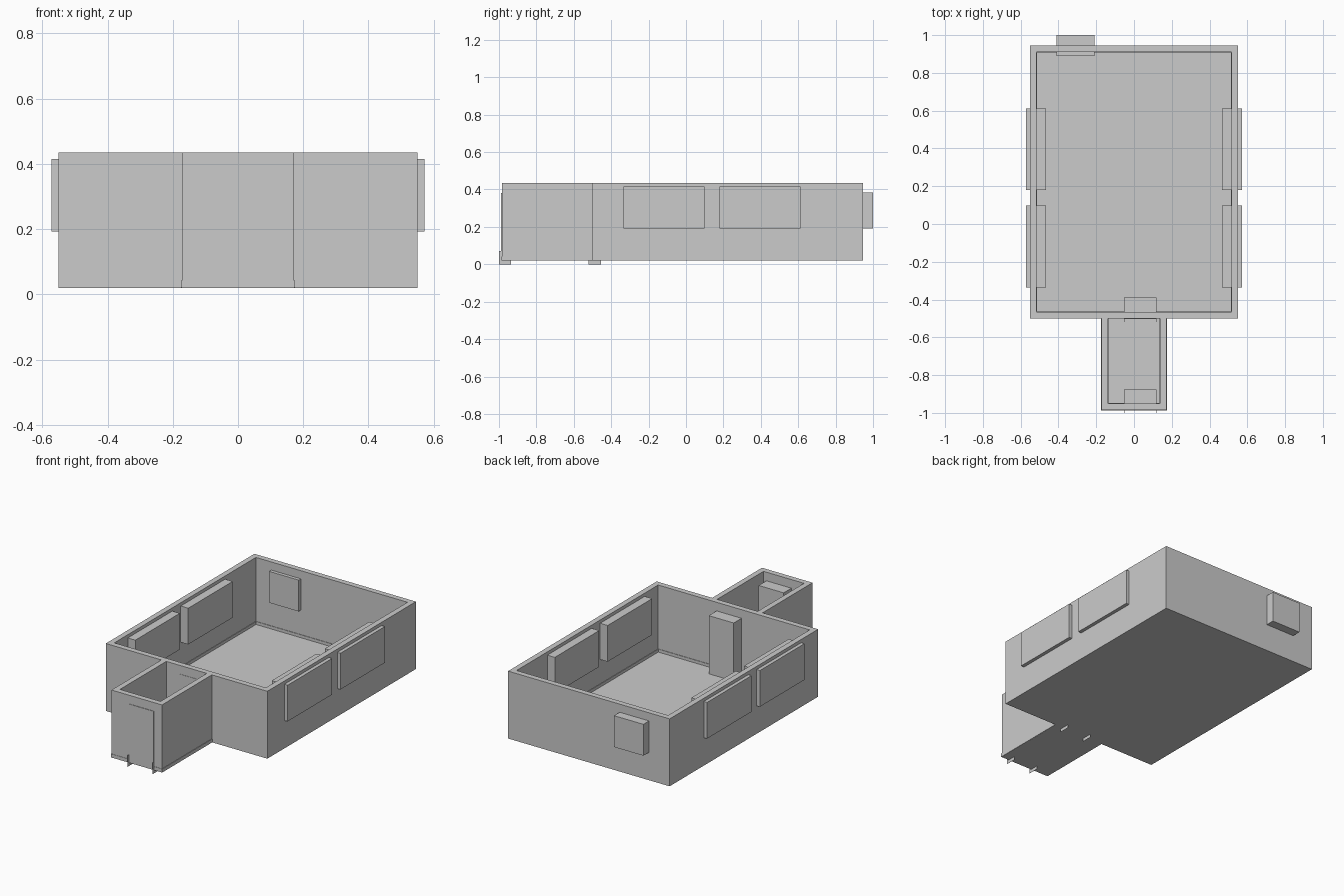
import bpy, bmesh

if "Cube" in bpy.data.objects:
    bpy.data.objects.remove(bpy.data.objects["Cube"])

X, Y0, Y1 = 0.55, -0.50, 0.945      # main room footprint
Z0, Z1, T = 0.02, 0.435, 0.034      # base, wall top, wall thickness
VX, VY = 0.172, -0.985              # entrance porch half width and front
FLOOR = 0.024


def finish(name, bm):
    bmesh.ops.recalc_face_normals(bm, faces=bm.faces)
    me = bpy.data.meshes.new(name)
    bm.to_mesh(me)
    bm.free()
    ob = bpy.data.objects.new(name, me)
    bpy.context.collection.objects.link(ob)
    return ob


def box(name, x, y, z):
    bm = bmesh.new()
    bmesh.ops.create_cube(bm, size=1)
    for v in bm.verts:
        v.co = [(a + b) / 2 + c * (b - a) for (a, b), c in zip((x, y, z), v.co)]
    return finish(name, bm)


def prism(name, pts, z0, z1):
    bm = bmesh.new()
    f = bm.faces.new([bm.verts.new((x, y, z0)) for x, y in pts])
    ext = bmesh.ops.extrude_face_region(bm, geom=[f])["geom"]
    for v in ext:
        if isinstance(v, bmesh.types.BMVert):
            v.co.z = z1
    return finish(name, bm)


def ring(name, x, y0, y1, t, z0, z1):
    """Closed rectangular wall ring."""
    bm = bmesh.new()
    loops = []
    for i, z in ((0, z0), (0, z1), (t, z1), (t, z0)):
        loops.append([bm.verts.new(p) for p in (
            (-x + i, y0 + i, z), (x - i, y0 + i, z),
            (x - i, y1 - i, z), (-x + i, y1 - i, z))])
    for a, b in zip(loops, loops[1:] + loops[:1]):
        for k in range(4):
            n = (k + 1) % 4
            bm.faces.new((a[k], a[n], b[n], b[k]))
    return finish(name, bm)


def u_wall(name, x, y, t, back, z0, z1):
    """Three-sided wall open towards the room."""
    return prism(name, [(-x, back), (-x, y), (x, y), (x, back), (x - t, back),
                        (x - t, y + t), (-x + t, y + t), (-x + t, back)], z0, z1)


# Main room
ring("room_walls", X, Y0, Y1, T, Z0, Z1)
box("room_floor", (-X + T, X - T), (Y0 + T, Y1 - T), (Z0, FLOOR))
ring("room_skirting", X - T + 0.001, Y0 + T - 0.001, Y1 - T + 0.001, 0.004, FLOOR, 0.042)

# Entrance porch
u_wall("porch_walls", VX, VY, T, Y0, Z0, Z1)
box("porch_floor", (-VX + T, VX - T), (VY + T, Y0), (Z0, FLOOR))
u_wall("porch_skirting", VX + 0.003, VY - 0.002, T + 0.006, Y0, Z0 + 0.0005, 0.042)

# Side windows, two per side
for s, side in ((-1, "left"), (1, "right")):
    for i, (a, b) in enumerate(((-0.335, 0.098), (0.18, 0.612))):
        box(f"{side}_window_{i + 1}", sorted((s * 0.465, s * 0.572)), (a, b), (0.192, 0.415))

# Back window
box("back_window", (-0.41, -0.21), (0.89, 1.0), (0.192, 0.385))

# Doors with thin hinge plates at both sides
for name, y, p in (("front_door", VY - 0.003, -1.0), ("inner_door", Y0 - 0.002, -0.52)):
    box(name, (-0.052, 0.118), (y, y + 0.112), (Z0 + 0.001, 0.382))
    for i, x in enumerate((-0.052, 0.118)):
        box(f"{name}_plate_{i + 1}", (x - 0.0005, x + 0.0005), (p, p + 0.065), (0.0, 0.07))
